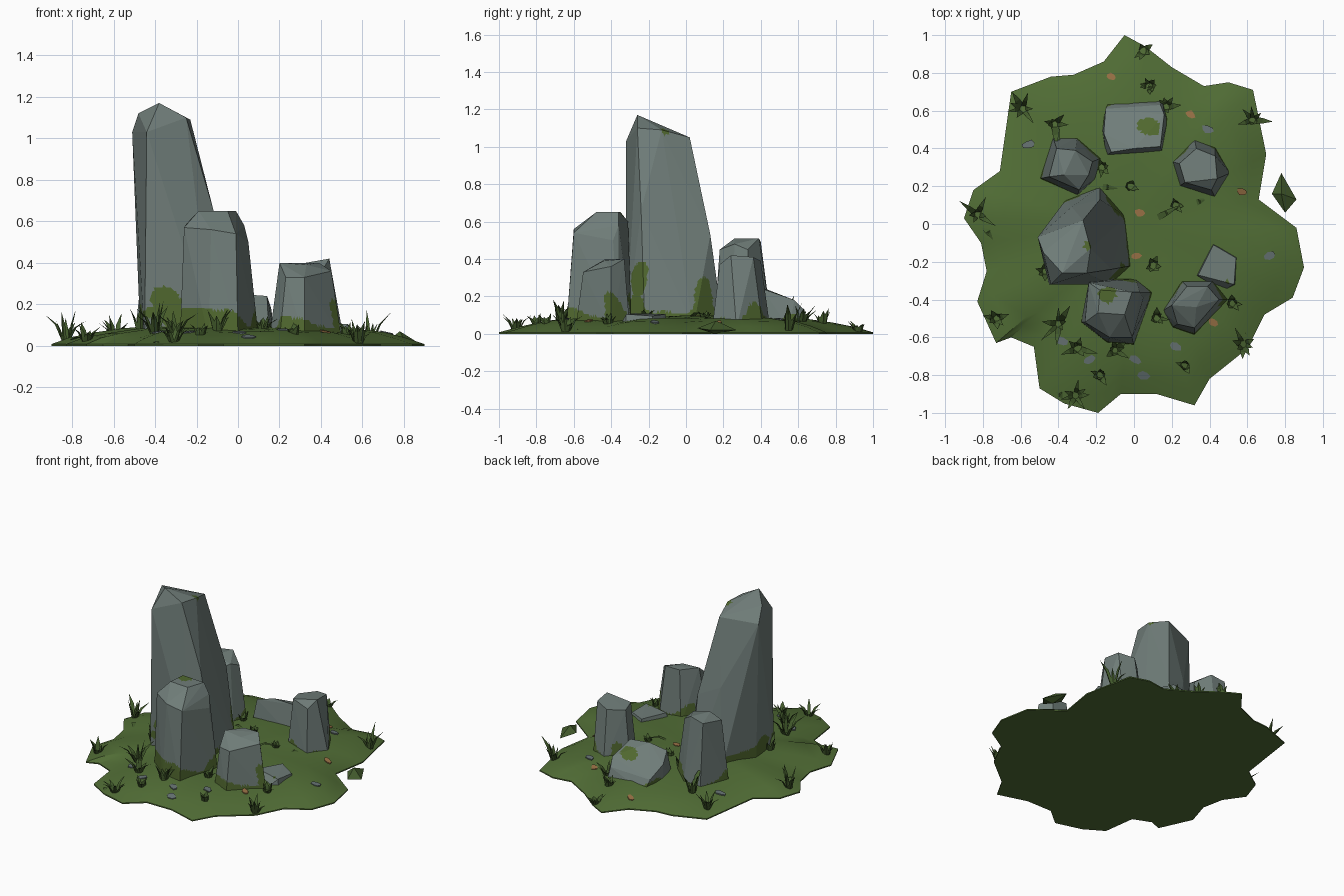
import bpy, bmesh, math, random
from mathutils import Vector, noise

if "Cube" in bpy.data.objects:
    bpy.data.objects.remove(bpy.data.objects["Cube"])

random.seed(4)


def mat(name, col):
    m = bpy.data.materials.new(name)
    m.diffuse_color = (*col, 1)
    m.use_nodes = True
    m.node_tree.nodes["Principled BSDF"].inputs["Base Color"].default_value = m.diffuse_color
    return m


STONE = mat("grey stone", (0.16, 0.204, 0.19))
GRASS = mat("grass green", (0.082, 0.153, 0.036))
BLADE = mat("dark blade green", (0.057, 0.108, 0.026))
MOSS = mat("moss green", (0.08, 0.137, 0.028))
PEBBLE = mat("pebble grey", (0.13, 0.165, 0.165))
RUST = mat("fallen leaf orange", (0.31, 0.16, 0.058))


def finish(bm, name, *mats):
    bmesh.ops.recalc_face_normals(bm, faces=bm.faces[:])
    me = bpy.data.meshes.new(name)
    bm.to_mesh(me)
    bm.free()
    for m in mats:
        me.materials.append(m)
    ob = bpy.data.objects.new(name, me)
    bpy.context.collection.objects.link(ob)
    return ob


# ---- ground: ragged outline, low dome ----
OUTLINE = [(-.05, 1), (.06, .94), (.2, .83), (.37, .73), (.5, .75), (.63, .71), (.7, .37),
           (.66, .13), (.86, -.02), (.9, -.23), (.84, -.39), (.69, -.48), (.6, -.66),
           (.4, -.82), (.32, -.96), (.12, -.9), (-.07, -.9), (-.19, -1), (-.37, -.95),
           (-.5, -.87), (-.53, -.65), (-.65, -.6), (-.73, -.63), (-.83, -.41), (-.78, -.25),
           (-.81, -.1), (-.9, .03), (-.85, .18), (-.71, .28), (-.65, .7), (-.44, .78),
           (-.32, .79), (-.16, .86)]
OUTLINE.sort(key=lambda p: math.atan2(p[1], p[0]))
POLAR = [(math.atan2(y, x), math.hypot(x, y)) for x, y in OUTLINE]


def edge_radius(a):
    ring = [(POLAR[-1][0] - math.tau, POLAR[-1][1])] + POLAR + [(POLAR[0][0] + math.tau, POLAR[0][1])]
    for (a0, r0), (a1, r1) in zip(ring, ring[1:]):
        if a0 <= a <= a1:
            return r0 + (r1 - r0) * (a - a0) / (a1 - a0)
    return 0.8


def ground_z(x, y):
    s = min(1, math.hypot(x, y) / edge_radius(math.atan2(y, x)))
    bump = 0.012 * noise.noise(Vector((x * 4, y * 4, 0.3))) * min(1, (1 - s) * 6)
    return 0.008 + 0.087 * (1 - s ** 4) + bump


bm = bmesh.new()
rings = [[bm.verts.new((x, y, 0)) for x, y in OUTLINE]]
bm.faces.new(rings[0])
for s in (1, .9, .78, .62, .45, .28, .12):
    rings.append([bm.verts.new((x * s, y * s, ground_z(x * s, y * s))) for x, y in OUTLINE])
n = len(OUTLINE)
for lo, hi in zip(rings, rings[1:]):
    for i in range(n):
        j = (i + 1) % n
        bm.faces.new((lo[i], lo[j], hi[j], hi[i]))
bm.faces.new(rings[-1])
ground = finish(bm, "grassy_ground", GRASS)
ground.data.shade_smooth()
ground.data.set_sharp_from_angle(angle=math.radians(30))


# ---- stones: convex hulls, mossy near the foot and in patches ----
def stone(name, base, top, moss_h=0.13, patches=()):
    bm = bmesh.new()
    for x, y in base:
        bm.verts.new((x, y, 0.03))
    for p in top:
        bm.verts.new(p)
    bmesh.ops.convex_hull(bm, input=bm.verts[:])
    bmesh.ops.delete(bm, geom=[v for v in bm.verts if not v.link_faces], context='VERTS')
    for _ in range(7):
        long = [e for e in bm.edges if e.calc_length() > 0.03]
        if not long:
            break
        bmesh.ops.subdivide_edges(bm, edges=long, cuts=1)
        bmesh.ops.triangulate(bm, faces=bm.faces[:])
    for f in bm.faces:
        c = f.calc_center_median()
        wave = noise.noise(c * 7 + Vector((3, 1, 0)))
        mossy = c.z < moss_h + 0.15 * wave
        for px, py, pz, r in patches:
            mossy |= (c - Vector((px, py, pz))).length < r * (1 + 0.6 * wave)
        f.material_index = int(mossy)
    return finish(bm, name, STONE, MOSS)


stone("tall_stone",
      [(-.47, -.1), (-.36, .13), (-.18, .2), (-.04, .04), (-.01, -.22), (-.12, -.32), (-.45, -.32)],
      [(-.51, -.07, 1.03), (-.48, -.15, 1.12), (-.44, -.32, 1.03), (-.38, -.26, 1.17),
       (-.25, -.26, 1.1), (-.23, -.13, 1.09), (-.27, .02, 1.05),
       (-.33, .09, .6), (-.18, .13, .53), (-.12, -.24, .66)],
      0.15, [(-.24, -.11, 1.09, .03), (-.36, -.32, .24, .06), (-.04, -.28, .3, .09),
             (-.08, .12, .22, .09)])
stone("front_stone",
      [(-.28, -.52), (-.2, -.29), (.01, -.29), (.1, -.36), (.0, -.64), (-.14, -.63)],
      [(-.24, -.31, .6), (-.26, -.52, .57), (-.19, -.47, .65), (-.18, -.35, .65),
       (-.01, -.36, .65), (-.05, -.48, .65), (.03, -.36, .58), (.05, -.39, .5),
       (-.01, -.6, .54), (-.13, -.6, .56)],
      0.15, [(-.14, -.37, .65, .05)])
stone("right_front_stone",
      [(.15, -.46), (.25, -.3), (.42, -.3), (.5, -.4), (.32, -.59), (.2, -.55)],
      [(.2, -.43, .4), (.28, -.33, .4), (.39, -.33, .4), (.45, -.4, .36), (.33, -.44, .39),
       (.32, -.55, .33), (.23, -.53, .33)],
      0.12)
stone("back_left_stone",
      [(-.5, .24), (-.43, .46), (-.3, .46), (-.17, .35), (-.2, .24), (-.3, .15)],
      [(-.45, .25, .47), (-.41, .4, .49), (-.37, .26, .51), (-.31, .39, .51), (-.22, .33, .45),
       (-.29, .18, .45), (-.24, .26, .48)],
      0.11)
stone("back_right_stone",
      [(.2, .33), (.32, .45), (.43, .41), (.51, .27), (.43, .14), (.24, .2)],
      [(.24, .32, .38), (.33, .4, .39), (.43, .36, .41), (.44, .24, .42), (.41, .18, .37),
       (.27, .22, .39)],
      0.11)
stone("leaning_slab",
      [(-.15, .36), (.15, .38), (.18, .55), (.15, .66), (-.13, .65), (-.17, .5)],
      [(-.12, .38, .22), (.0, .4, .25), (.14, .41, .24), (.16, .58, .18), (.14, .63, .13),
       (-.15, .61, .11), (-.16, .48, .17)],
      0.06, [(.08, .52, .2, .055)])
stone("flat_slab",
      [(.32, -.28), (.42, -.1), (.55, -.17), (.54, -.32), (.46, -.36)],
      [(.34, -.27, .11), (.42, -.11, .105), (.54, -.18, .095), (.53, -.32, .105)],
      0.02)

# ---- loose clod beside the ground edge ----
bm = bmesh.new()
for p in [(.78, .27, .02), (.73, .16, .03), (.8, .06, .03), (.86, .13, .02), (.78, .16, .07), (.79, .15, 0)]:
    bm.verts.new(p)
bmesh.ops.convex_hull(bm, input=bm.verts[:])
finish(bm, "loose_clod", BLADE)


# ---- grass tufts: bent three-sided spikes ----
def blade(bm, x, y, ang, length, lean, w):
    out = Vector((math.cos(ang), math.sin(ang), 0))
    side = Vector((-out.y, out.x, 0))
    root = Vector((x, y, ground_z(x, y) - 0.01)) + out * 0.012
    mid = root + out * length * lean * 0.4 + Vector((0, 0, length * 0.5))
    tip = root + out * length * lean + Vector((0, 0, length * (1 - 0.3 * lean)))
    lo, hi = [[bm.verts.new(c + d) for d in (side * k, -side * k, out * k * 0.6)]
              for c, k in ((root, w * 0.6), (mid, w * 0.5))]
    t = bm.verts.new(tip)
    for i in range(3):
        j = (i + 1) % 3
        bm.faces.new((lo[i], lo[j], hi[j], hi[i]))
        bm.faces.new((hi[i], hi[j], t))
    bm.faces.new(lo)


TUFTS = [(.05, .92, .08), (-.59, .61, .15), (-.42, .53, .17), (.63, .55, .16), (-.83, .05, .15),
         (-.73, -.5, .1), (-.4, -.53, .19), (-.31, -.91, .11), (-.18, -.8, .07), (.08, .73, .09),
         (.58, -.64, .12), (-.1, -.67, .13), (.27, -.75, .06), (.17, .62, .09), (-.17, .3, .08),
         (.1, -.22, .06), (-.47, -.25, .12), (-.02, .2, .05), (.52, -.42, .07),
         (-.3, -.66, .12), (.12, -.5, .08), (.22, .1, .05)]
bm = bmesh.new()
for x, y, h in TUFTS:
    for k in range(7):
        a = k * math.tau / 7 + random.uniform(-.4, .4)
        blade(bm, x, y, a, h * random.uniform(.55, 1.1), random.uniform(.15, .8), random.uniform(.018, .032))
# broad trampled blades lying almost flat
for x, y, a, length in [(.1, .02, .5, .22), (.3, .1, .4, .12), (-.2, .2, -.1, .15), (-.35, -.93, 2.5, .12),
                        (-.8, .0, -1, .12), (.08, .68, 1.4, .1), (.58, -.62, 1.6, .1)]:
    blade(bm, x, y, a, length * .25, 3, .03)
finish(bm, "grass_tufts", BLADE)


# ---- thin pebbles and fallen leaves lying on the ground ----
def flakes(name, spots, size, m):
    bm = bmesh.new()
    for x, y in spots:
        turn = random.uniform(-.7, .4)
        pts = []
        for k in range(7):
            a = k * math.tau / 7
            r = size * random.uniform(.75, 1.15)
            u, v = r * math.cos(a), r * 0.65 * math.sin(a)
            px, py = x + u * math.cos(turn) - v * math.sin(turn), y + u * math.sin(turn) + v * math.cos(turn)
            pts.append((px, py, ground_z(px, py)))
        lo = [bm.verts.new((a, b, c - .003)) for a, b, c in pts]
        hi = [bm.verts.new((a, b, c + .004)) for a, b, c in pts]
        bm.faces.new(lo)
        bm.faces.new(hi)
        for i in range(7):
            j = (i + 1) % 7
            bm.faces.new((lo[i], lo[j], hi[j], hi[i]))
    finish(bm, name, m)


flakes("pebbles", [(.39, .5), (-.56, .42), (.72, -.17), (.05, -.8), (.01, -.72), (-.38, -.62),
                   (-.24, -.72), (.22, -.65)], .035, PEBBLE)
flakes("fallen_leaves", [(-.12, .78), (.3, .58), (.57, .17), (.03, .06), (.01, -.17), (.42, -.52)],
       .03, RUST)
